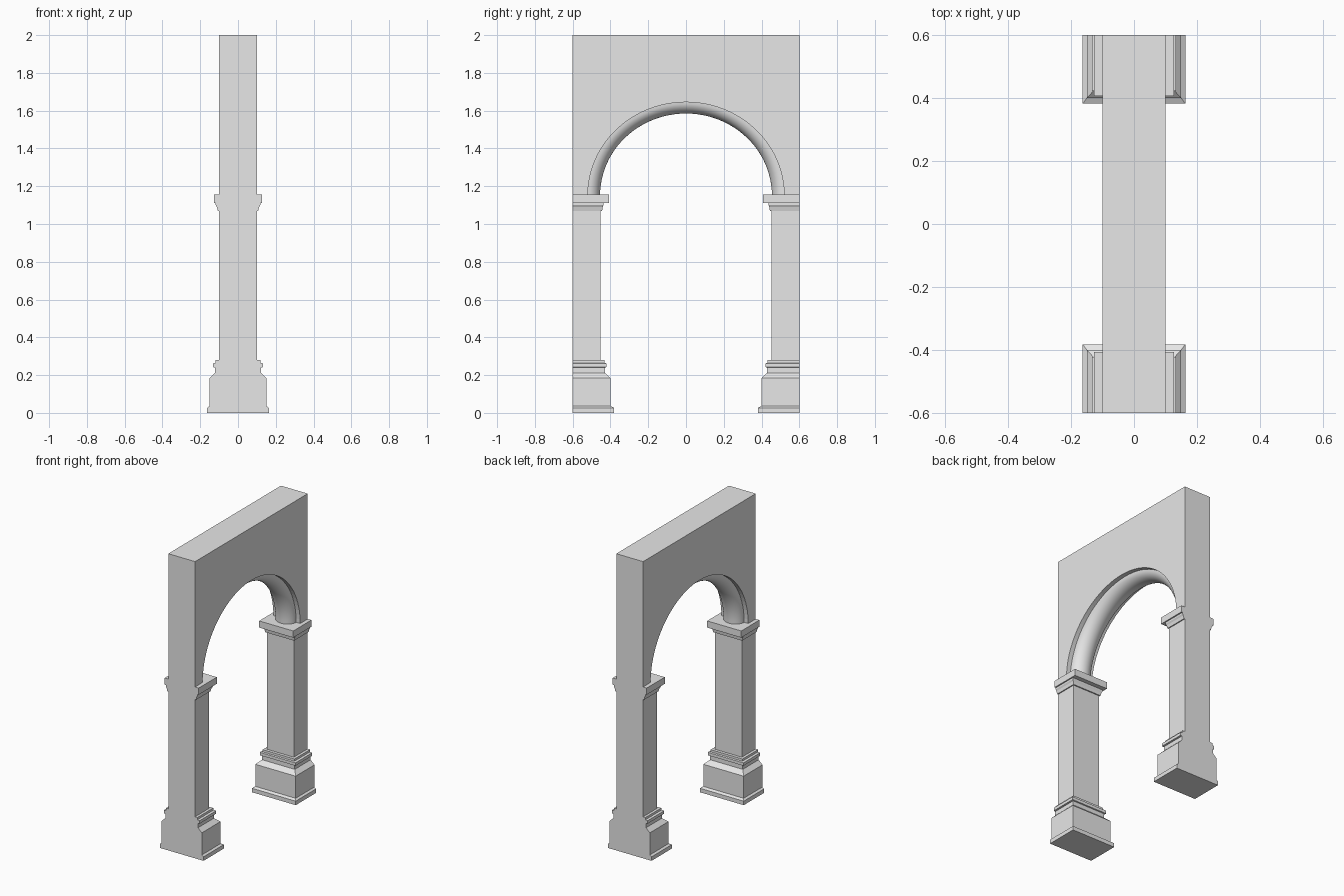
import bpy, bmesh
from math import sin, cos, pi

if "Cube" in bpy.data.objects:
    bpy.data.objects.remove(bpy.data.objects["Cube"])

stone = bpy.data.materials.new("plain_stone")
stone.use_nodes = True
STONE = (0.8, 0.8, 0.8, 1)
stone.diffuse_color = STONE
stone.node_tree.nodes["Principled BSDF"].inputs["Base Color"].default_value = STONE

END = 0.6        # outer end of the wall
HALF = 0.1       # half thickness of the wall
SHAFT = 0.452    # inner face of the pier shafts
SPRING = 1.15    # height where the arch starts
RADIUS = (0.52, 0.495)   # half width and rise of the wall opening
BEAD = (0.065, 0.06)     # how far the bead reaches into the opening
STEPS = 48


def finish(bm, name):
    bmesh.ops.recalc_face_normals(bm, faces=bm.faces)
    mesh = bpy.data.meshes.new(name)
    bm.to_mesh(mesh)
    bm.free()
    mesh.materials.append(stone)
    obj = bpy.data.objects.new(name, mesh)
    bpy.context.collection.objects.link(obj)
    return obj


def arch_points(inset):
    """Half ellipse from +y over the top to -y."""
    a = RADIUS[0] - BEAD[0] * inset
    b = RADIUS[1] - BEAD[1] * inset
    return [(a * cos(pi * i / STEPS), SPRING + b * sin(pi * i / STEPS))
            for i in range(STEPS + 1)]


def loft(bm, rings, closed):
    """Join successive rings of points with quads and return the vertices."""
    rows = [[bm.verts.new(p) for p in ring] for ring in rings]
    n = len(rows[0])
    for low, high in zip(rows, rows[1:]):
        for i in range(n if closed else n - 1):
            j = (i + 1) % n
            bm.faces.new((low[i], low[j], high[j], high[i]))
    return rows


# Wall with its two pier shafts and arched opening
outline = [(-END, 0), (-END, 2), (END, 2), (END, 0), (SHAFT, 0), (SHAFT, SPRING)]
outline += arch_points(0) + [(-SHAFT, SPRING), (-SHAFT, 0)]
bm = bmesh.new()
sides = loft(bm, [[(x, y, z) for y, z in outline] for x in (-HALF, HALF)], True)
for side in sides:
    bm.faces.new(side)
finish(bm, "arched_wall")

# Rounded bead lining the arch
bm = bmesh.new()
rings = []
for k in range(17):
    t = pi * k / 16
    rings.append([(-0.07 * cos(t), y, z) for y, z in arch_points(sin(t))])
loft(bm, rings, False)
bead = finish(bm, "arch_bead")
bpy.context.view_layer.objects.active = bead
bead.select_set(True)
bpy.ops.object.shade_smooth_by_angle()
bead.select_set(False)

# Mouldings: height, half width in x, inner face in y
BASE = [(0, 0.163, 0.382), (0.027, 0.163, 0.382), (0.036, 0.15, 0.4),
        (0.185, 0.15, 0.4), (0.212, 0.122, 0.43), (0.24, 0.122, 0.43),
        (0.242, 0.133, 0.422), (0.262, 0.133, 0.422),
        (0.265, 0.118, 0.432), (0.28, 0.118, 0.432)]
CAPITAL = [(1.07, 0.107, 0.444), (1.09, 0.112, 0.441), (1.1, 0.118, 0.437),
           (1.11, 0.118, 0.437), (1.11, 0.127, 0.407), (1.155, 0.127, 0.407)]

for part, profile in (("base", BASE), ("capital", CAPITAL)):
    for place, side in (("front", -1), ("back", 1)):
        bm = bmesh.new()
        rows = loft(bm, [[(-w, side * END, z), (w, side * END, z),
                          (w, side * y, z), (-w, side * y, z)]
                         for z, w, y in profile], True)
        bm.faces.new(rows[0])
        bm.faces.new(rows[-1])
        finish(bm, place + "_pier_" + part)
